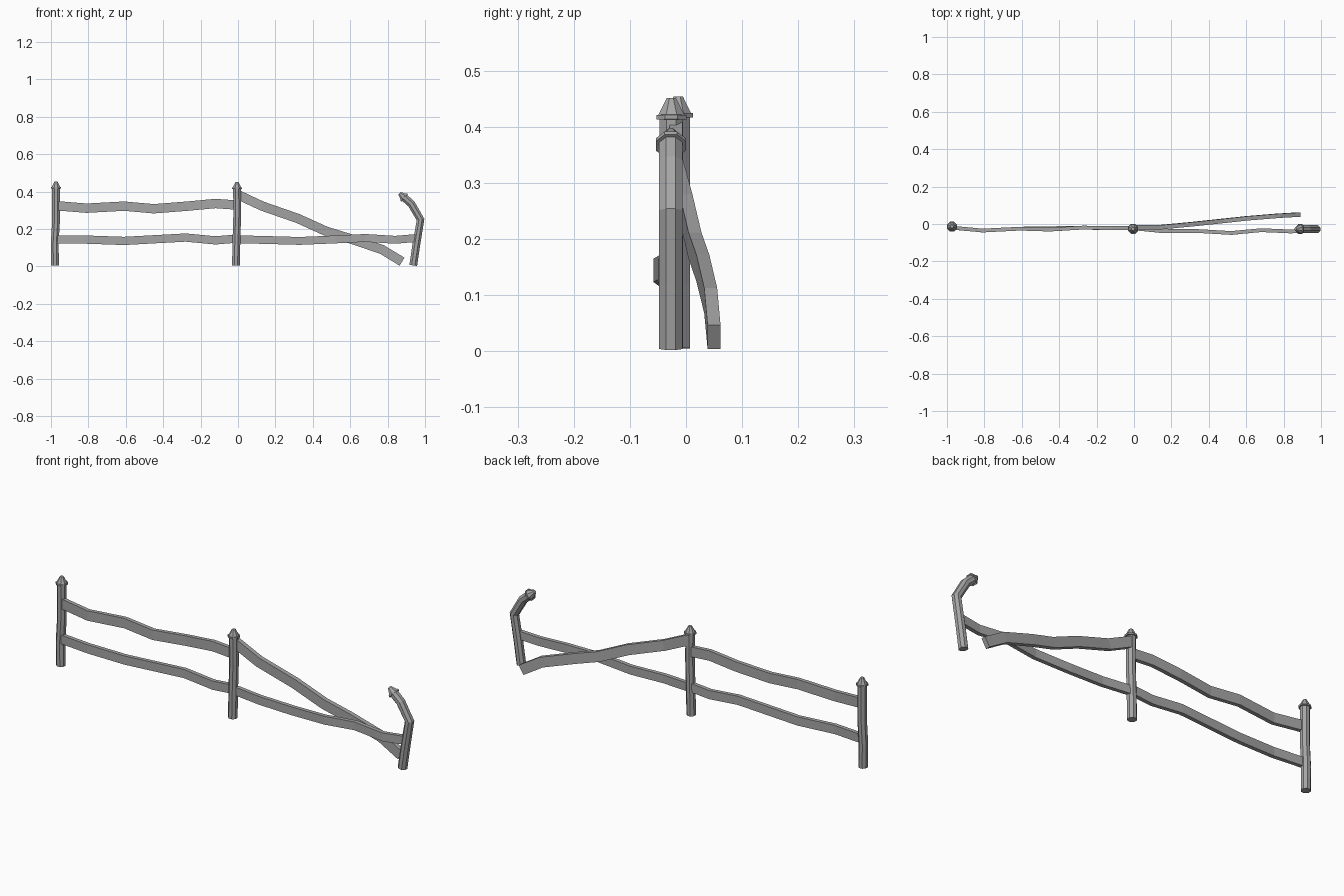
import bpy
import bmesh
import math
from mathutils import Vector

old = bpy.data.objects.get("Cube")
if old:
    bpy.data.objects.remove(old, do_unlink=True)

# One plain weathered grey for everything
wood = bpy.data.materials.new("weathered_grey")
wood.use_nodes = True
grey = (0.38, 0.38, 0.38, 1)
wood.diffuse_color = grey
wood.node_tree.nodes["Principled BSDF"].inputs["Base Color"].default_value = grey

OCTAGON = [(math.cos(math.radians(45 * i + 22.5)), math.sin(math.radians(45 * i + 22.5)))
           for i in range(8)]
PLANK = [(1, 1), (-1, 1), (-1, -1), (1, -1)]


def sweep(name, path, section, sizes):
    """Sweep a section along a path; sizes holds (in-plane, depth) half sizes per point."""
    bm = bmesh.new()
    pts = [Vector(p) for p in path]
    rings = []
    for i, p in enumerate(pts):
        ahead = pts[min(i + 1, len(pts) - 1)] - p
        behind = p - pts[max(i - 1, 0)]
        t = ahead.normalized() + behind.normalized()
        side = Vector((-t.z, 0, t.x)).normalized()
        a, b = sizes[i]
        rings.append([bm.verts.new(p + side * u * a + Vector((0, v * b, 0)))
                      for u, v in section])
    n = len(section)
    for low, high in zip(rings, rings[1:]):
        for k in range(n):
            bm.faces.new((low[k], low[(k + 1) % n], high[(k + 1) % n], high[k]))
    bm.faces.new(rings[0])
    bm.faces.new(rings[-1])
    bmesh.ops.recalc_face_normals(bm, faces=bm.faces)
    mesh = bpy.data.meshes.new(name)
    bm.to_mesh(mesh)
    bm.free()
    mesh.materials.append(wood)
    obj = bpy.data.objects.new(name, mesh)
    bpy.context.collection.objects.link(obj)
    return obj


def post(name, path):
    """Octagonal post with a collar and a blunt pointed cap on its end."""
    sweep(name, path, OCTAGON, [(0.0225, 0.0225)] * len(path))
    end = Vector(path[-1])
    d = (end - Vector(path[-2])).normalized()
    profile = [(-0.002, 0.029), (0.006, 0.029), (0.0061, 0.025), (0.036, 0.009)]
    sweep(name + "_cap", [end + d * h for h, r in profile], OCTAGON,
          [(r, r) for h, r in profile])


def rail(name, path, half_height, half_depth=0.010):
    sweep(name, path, PLANK, [(half_height, half_depth)] * len(path))


# Posts
post("right_post", [(-0.978, -0.014, 0.005), (-0.98, -0.014, 0.12),
                    (-0.973, -0.014, 0.24), (-0.973, -0.014, 0.418)])
post("middle_post", [(-0.011, -0.026, 0.005), (-0.008, -0.026, 0.15),
                     (-0.004, -0.026, 0.28), (-0.005, -0.026, 0.415)])
post("broken_left_post", [(0.937, -0.027, 0.005), (0.954, -0.027, 0.12),
                          (0.976, -0.027, 0.25), (0.927, -0.027, 0.334),
                          (0.89, -0.027, 0.367)])

# Wavy rails
rail("upper_right_rail", [(-0.97, -0.02, 0.324), (-0.81, -0.035, 0.311),
                          (-0.61, -0.025, 0.322), (-0.45, -0.03, 0.308),
                          (-0.27, -0.019, 0.322), (-0.12, -0.022, 0.336),
                          (-0.01, -0.022, 0.328)], 0.025)
rail("lower_right_rail", [(-0.97, -0.02, 0.144), (-0.81, -0.035, 0.143),
                          (-0.61, -0.025, 0.136), (-0.28, -0.02, 0.154),
                          (-0.12, -0.022, 0.139), (-0.01, -0.022, 0.148)], 0.022)
rail("lower_left_rail", [(-0.01, -0.022, 0.145), (0.15, -0.038, 0.141),
                         (0.33, -0.037, 0.136), (0.52, -0.048, 0.144),
                         (0.68, -0.033, 0.152), (0.84, -0.04, 0.142),
                         (0.96, -0.03, 0.152)], 0.021)

# Fallen rail leaning to the ground
rail("fallen_rail", [(-0.005, -0.018, 0.385), (0.13, -0.018, 0.322),
                     (0.32, 0.0, 0.256), (0.47, 0.016, 0.188),
                     (0.6, 0.03, 0.148), (0.77, 0.044, 0.09),
                     (0.877, 0.05, 0.025)], 0.025, 0.0115)
